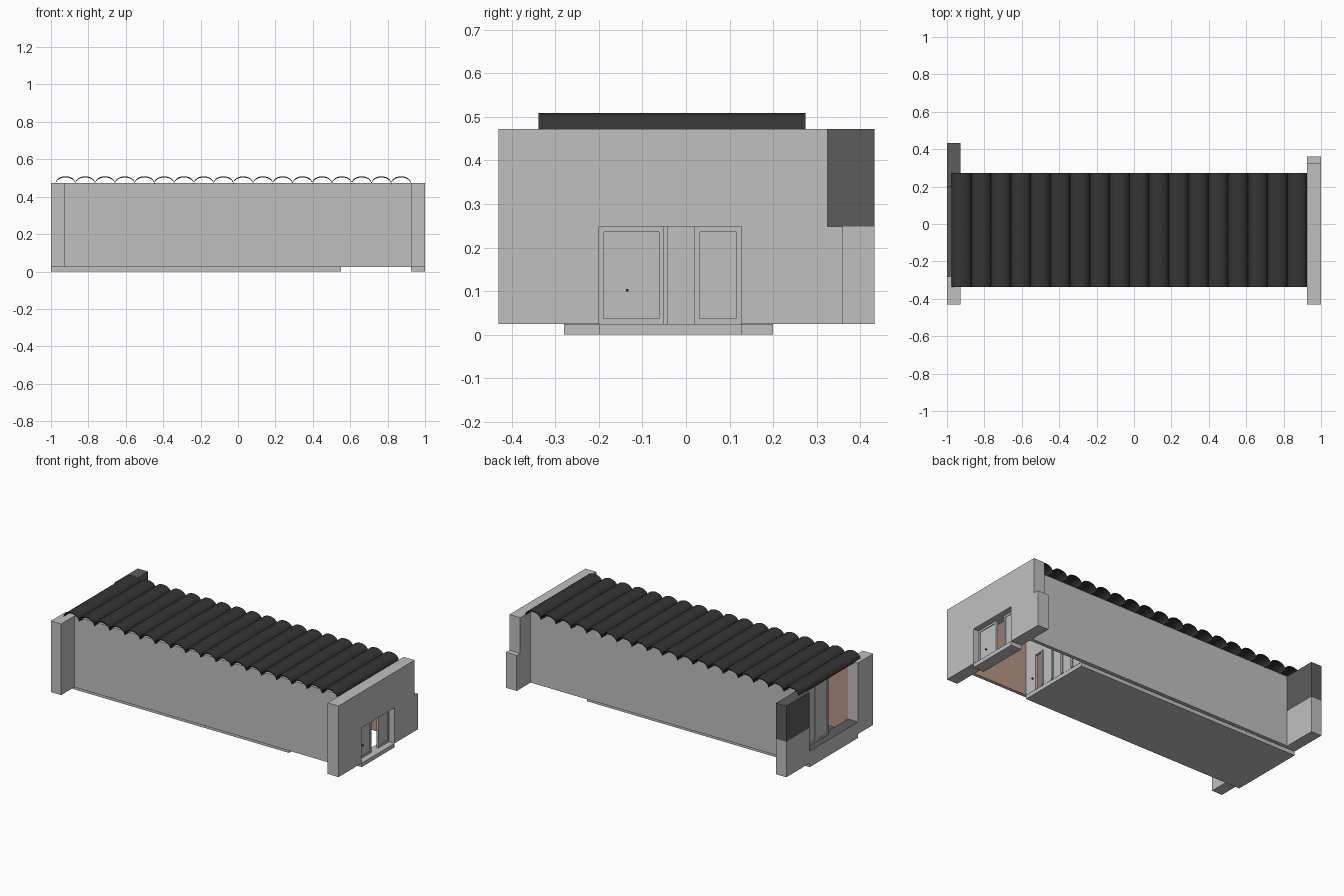
import bpy, bmesh, math
from mathutils import Vector

if "Cube" in bpy.data.objects:
    bpy.data.objects.remove(bpy.data.objects["Cube"])


def material(name, rgb):
    m = bpy.data.materials.new(name)
    m.diffuse_color = (*rgb, 1)
    m.use_nodes = True
    m.node_tree.nodes["Principled BSDF"].inputs["Base Color"].default_value = m.diffuse_color
    return m


GREY = material("light_grey", (0.53, 0.53, 0.53))
DARK = material("dark_grey", (0.107, 0.107, 0.107))
ROOF = material("roof_charcoal", (0.035, 0.035, 0.035))
BROWN = material("brown_lining", (0.47, 0.31, 0.23))


def prism(name, outline, axis, lo, hi, mat, second=None, rule=None):
    """Extrude a closed 2D outline along x (outline = y,z) or y (outline = x,z)."""
    def point(a, b, d):
        return (d, a, b) if axis == "x" else (a, d, b)
    bm = bmesh.new()
    base = bm.faces.new([bm.verts.new(point(a, b, lo)) for a, b in outline])
    ext = bmesh.ops.extrude_face_region(bm, geom=[base])
    verts = [g for g in ext["geom"] if isinstance(g, bmesh.types.BMVert)]
    shift = (hi - lo, 0, 0) if axis == "x" else (0, hi - lo, 0)
    bmesh.ops.translate(bm, verts=verts, vec=Vector(shift))
    bmesh.ops.recalc_face_normals(bm, faces=bm.faces)
    bm.normal_update()
    if rule:
        for f in bm.faces:
            f.material_index = int(rule(f.normal))
    me = bpy.data.meshes.new(name)
    bm.to_mesh(me)
    bm.free()
    me.materials.append(mat)
    if second:
        me.materials.append(second)
    ob = bpy.data.objects.new(name, me)
    bpy.context.collection.objects.link(ob)
    return ob


def box(name, x, y, z, mat, second=None, rule=None):
    outline = [(y[0], z[0]), (y[1], z[0]), (y[1], z[1]), (y[0], z[1])]
    return prism(name, outline, "x", x[0], x[1], mat, second, rule)


def framed_panel(name, x, y, z, w=0.012):
    """Thin leaf with a raised border on both sides."""
    box(name, (x - 0.003, x + 0.003), y, z, GREY)
    t = 0.007
    for i, (yy, zz) in enumerate([((y[0], y[0] + w), z), ((y[1] - w, y[1]), z),
                                  ((y[0] + w, y[1] - w), (z[0], z[0] + w)),
                                  ((y[0] + w, y[1] - w), (z[1] - w, z[1]))]):
        box(f"{name}_rail_{i}", (x - t, x + t), yy, zz, GREY)


B, T, MID = 0.025, 0.472, 0.248     # wall bottom, wall top, step height

# Floor slab and threshold below the entrance
box("floor_slab", (-1, 0.55), (-0.28, 0.2), (0, 0.024), GREY, DARK,
    lambda n: n.z > 0.9)
box("threshold", (0.925, 1), (-0.2, 0.127), (0, B), GREY)

# Long side walls, lined in brown on the inside
box("front_wall", (-0.93, 0.925), (-0.3, -0.28), (B, T), GREY, BROWN,
    lambda n: n.y > 0.9)
box("back_wall", (-0.93, 0.925), (0.2, 0.222), (B, T), GREY, BROWN,
    lambda n: n.y < -0.9)

# Entrance end wall with a doorway and a stepped rear edge
prism("entrance_wall",
      [(-0.43, B), (-0.2, B), (-0.2, MID), (0.127, MID), (0.127, B), (0.36, B),
       (0.36, MID), (0.325, MID), (0.325, T), (-0.43, T)],
      "x", 0.925, 1, GREY)

# Open end: column, pier with dark upper block, and sill
box("end_column", (-1, -0.928), (-0.43, -0.28), (B, T), GREY)
box("end_pier", (-1, -0.928), (0.2, 0.432), (B, MID), GREY)
box("end_pier_top", (-1, -0.928), (0.2, 0.432), (MID, T), DARK)
box("window_sill", (-1, -0.928), (-0.28, 0.2), (0.024, 0.1), GREY, DARK,
    lambda n: n.z > 0.9)

# Entrance door and fixed side panel with a gap between them
framed_panel("entrance_door", 0.955, (-0.2, -0.05), (B, MID))
framed_panel("entrance_side_panel", 0.955, (0.02, 0.127), (B, MID))
box("entrance_handle", (0.958, 0.968), (-0.138, -0.132), (0.099, 0.105), ROOF)

# Glazed panels behind the sill
for i in range(2):
    framed_panel(f"window_panel_{i}", -0.95, (-0.05 + 0.125 * i, 0.075 + 0.125 * i),
                 (0.1, T))

# Inner partition with a doorway and a row of panels
prism("partition",
      [(-0.28, B), (-0.2, B), (-0.2, MID), (-0.14, MID), (-0.14, B), (0.2, B),
       (0.2, T), (-0.28, T)], "x", 0.535, 0.55, GREY)
for i in range(4):
    y = -0.14 + 0.085 * i
    box(f"partition_post_{i}", (0.55, 0.558), (y, y + 0.012), (B, MID), GREY)
box("partition_handle", (0.55, 0.56), (-0.222, -0.216), (0.1, 0.106), ROOF)

# Corrugated roof: a row of thin arched shells
COUNT, LEFT, RIGHT, STEPS = 18, -0.975, 0.925, 12
pitch = (RIGHT - LEFT) / COUNT
outer, inner = [], []
for k in range(COUNT):
    cx = LEFT + pitch * (k + 0.5)
    for s in range(STEPS + 1):
        if s == 0 and k > 0:
            continue
        a = math.pi * (1 - s / STEPS)
        # Flattened half ellipse for each tile
        px, pz = cx + math.cos(a) * pitch / 2, 0.472 + math.sin(a) * 0.037
        outer.append((px, pz))
        inner.append((px, pz - 0.006))
roof = prism("corrugated_roof", outer + inner[::-1], "y", -0.338, 0.274, ROOF)
bpy.context.view_layer.objects.active = roof
roof.select_set(True)
bpy.ops.object.shade_smooth_by_angle(angle=math.radians(35))
